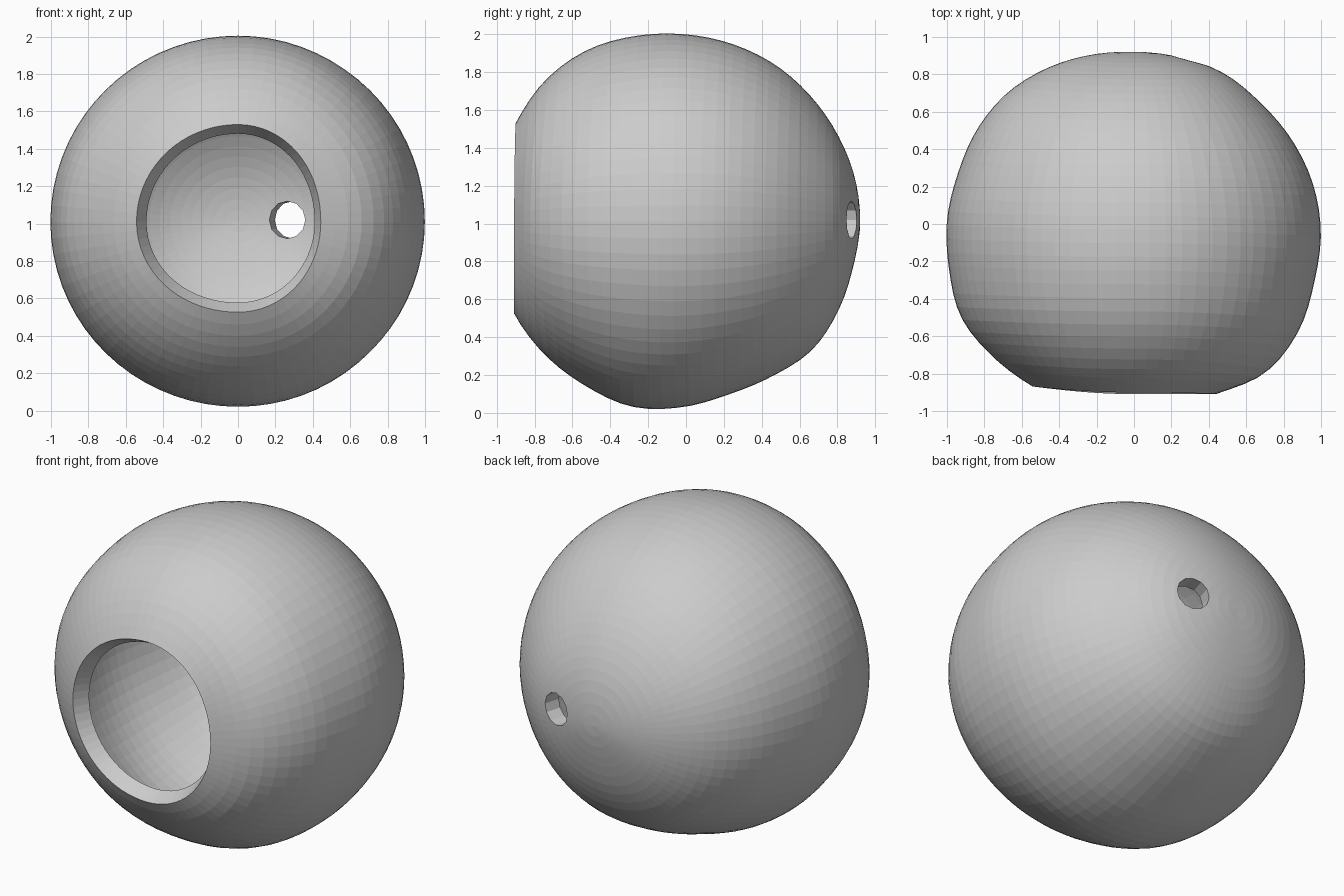
import bpy, bmesh
from math import sin, cos, pi, radians
from mathutils import Vector

cube = bpy.data.objects.get("Cube")
if cube:
    bpy.data.objects.remove(cube, do_unlink=True)

SEGMENTS, RINGS = 72, 36
CENTRE = Vector((0, 0, 1.01))

# Rim angle, then distance from the centre at even steps from rim to back pole
MERIDIANS = {
    "left":   (26, [1.01, 1.06, 1.05, 1.013, 1, .98, .956, .937, .938, .925, .92]),
    "right":  (32, [1.024, 1.036, 1.05, 1.018, 1, .98, .98, .975, .955, .934, .92]),
    "top":    (30, [1.04, 1.054, 1.047, 1.017, .99, .97, .953, .935, .924, .922, .92]),
    "bottom": (28, [1.03, 1.025, 1.017, 1.018, .98, .94, .935, .95, .932, .915, .92]),
}


def smooth_sample(values, t):
    """Smooth curve through evenly spaced values, t from 0 to 1."""
    last = len(values) - 1
    i = min(int(t * last), last - 1)
    f = t * last - i
    a, b, c, d = (values[max(0, min(last, i + k))] for k in (-1, 0, 1, 2))
    return b + f / 2 * (c - a + f * (2*a - 5*b + 4*c - d + f * (3*(b - c) + d - a)))


def shell_point(phi, t):
    """Point on the outer surface, blended from the nearest two meridians."""
    sides = ("left" if cos(phi) > 0 else "right", cos(phi) ** 2), \
            ("top" if sin(phi) > 0 else "bottom", sin(phi) ** 2)
    rim = sum(w * MERIDIANS[s][0] for s, w in sides)
    dist = sum(w * smooth_sample(MERIDIANS[s][1], t) for s, w in sides)
    theta = radians(rim) * (1 - t) + pi * t
    out = dist * sin(theta)
    return CENTRE + Vector((out * cos(phi), -dist * cos(theta), out * sin(phi)))


# Shell surface, open at the front
bm = bmesh.new()
rings = [[bm.verts.new(shell_point(2 * pi * j / SEGMENTS, i / RINGS))
          for j in range(SEGMENTS)] for i in range(RINGS)]
pole = bm.verts.new(shell_point(0, 1))
for j in range(SEGMENTS):
    k = (j + 1) % SEGMENTS
    for a, b in zip(rings, rings[1:]):
        bm.faces.new((a[j], a[k], b[k], b[j]))
    bm.faces.new((rings[-1][j], rings[-1][k], pole))
bmesh.ops.recalc_face_normals(bm, faces=bm.faces)
if sum(f.normal.dot(f.calc_center_median() - CENTRE) for f in bm.faces) < 0:
    bmesh.ops.reverse_faces(bm, faces=bm.faces)
mesh = bpy.data.meshes.new("hollow_shell")
bm.to_mesh(mesh)
bm.free()
shell = bpy.data.objects.new("hollow_shell", mesh)
bpy.context.collection.objects.link(shell)

# Plain grey material
grey = bpy.data.materials.new("light_grey")
grey.use_nodes = True
grey.diffuse_color = (0.6, 0.6, 0.6, 1)
grey.node_tree.nodes["Principled BSDF"].inputs["Base Color"].default_value = grey.diffuse_color
mesh.materials.append(grey)

# Wall thickness, grown inwards
wall = shell.modifiers.new("wall", "SOLIDIFY")
wall.thickness = 0.1
wall.offset = -1

# Small round hole through the back wall
hole_at = Vector((0.285, 0.85, 1.02))
axis = Vector((0.3, 1, 0))
bpy.ops.mesh.primitive_cylinder_add(vertices=12, radius=0.1, depth=0.5, location=hole_at,
                                    rotation=axis.to_track_quat("Z", "Y").to_euler())
cutter = bpy.context.object
cutter.name = "hole_cutter"
cutter.hide_render = True
cutter.data.materials.append(grey)
drill = shell.modifiers.new("back_hole", "BOOLEAN")
drill.operation = "DIFFERENCE"
drill.solver = "EXACT"
drill.object = cutter

bpy.ops.object.select_all(action="DESELECT")
shell.select_set(True)
bpy.context.view_layer.objects.active = shell
for name in ("wall", "back_hole"):
    bpy.ops.object.modifier_apply(modifier=name)
bpy.data.objects.remove(cutter, do_unlink=True)
